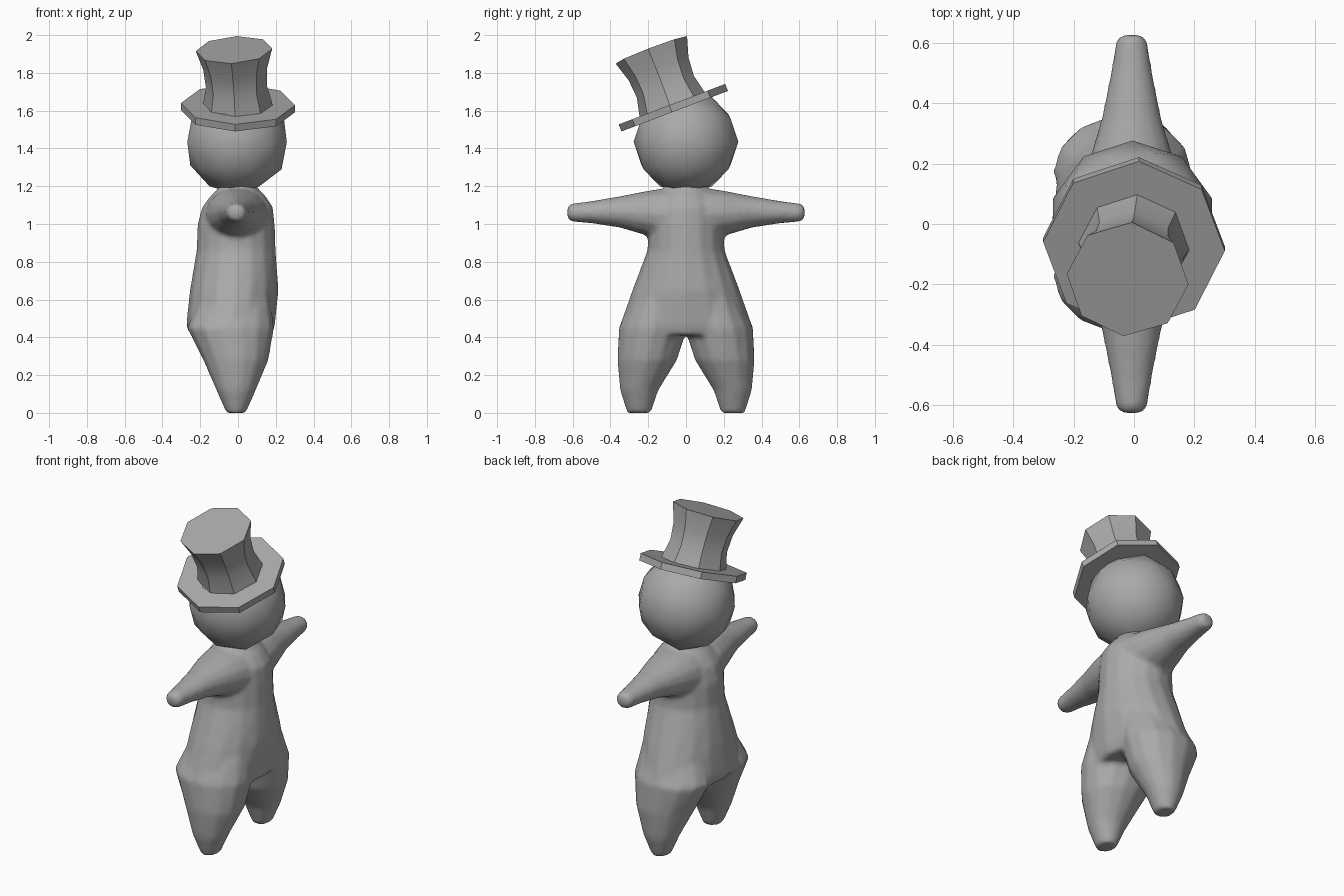
import bpy, bmesh, math
from mathutils import Matrix, Vector

if "Cube" in bpy.data.objects:
    bpy.data.objects.remove(bpy.data.objects["Cube"])

grey = bpy.data.materials.new("plain grey")
grey.diffuse_color = (0.4, 0.4, 0.4, 1)
grey.use_nodes = True
grey.node_tree.nodes["Principled BSDF"].inputs["Base Color"].default_value = grey.diffuse_color


def loft(bm, rings, sides, axis="z", turn=0.0):
    """Closed skin through rings of (centre, half width a, half width b)."""
    loops = []
    for c, a, b in rings:
        loop = []
        for i in range(sides):
            t = turn + 2 * math.pi * i / sides
            u, v = a * math.cos(t), b * math.sin(t)
            off = Vector((u, v, 0)) if axis == "z" else Vector((u, 0, v))
            loop.append(bm.verts.new(Vector(c) + off))
        loops.append(loop)
    for lo, hi in zip(loops, loops[1:]):
        for i in range(sides):
            j = (i + 1) % sides
            bm.faces.new((lo[i], lo[j], hi[j], hi[i]))
    bm.faces.new(loops[0])
    bm.faces.new(loops[-1])


def finish(bm, name, angle):
    bmesh.ops.recalc_face_normals(bm, faces=bm.faces[:])
    mesh = bpy.data.meshes.new(name)
    bm.to_mesh(mesh)
    bm.free()
    mesh.materials.append(grey)
    ob = bpy.data.objects.new(name, mesh)
    bpy.context.collection.objects.link(ob)
    bpy.ops.object.select_all(action="DESELECT")
    ob.select_set(True)
    bpy.context.view_layer.objects.active = ob
    bpy.ops.object.shade_smooth_by_angle(angle=math.radians(angle))
    return ob


# Body: torso, legs and arms fused into one soft skin
bm = bmesh.new()
torso = [  # z, x min, x max, half depth in y
    (0.41, -0.25, 0.18, 0.33), (0.46, -0.275, 0.195, 0.352),
    (0.65, -0.255, 0.215, 0.285), (0.86, -0.22, 0.20, 0.205),
    (1.00, -0.215, 0.195, 0.20), (1.09, -0.19, 0.185, 0.19),
    (1.15, -0.145, 0.145, 0.15), (1.195, -0.10, 0.10, 0.11),
    (1.24, -0.09, 0.09, 0.10),
]
loft(bm, [(((a + b) / 2, 0, z), (b - a) / 2, d) for z, a, b, d in torso], 16)

leg = [  # z, x min, x max, inner y, outer y
    (0.0, -0.062, 0.042, 0.185, 0.312), (0.12, -0.115, 0.095, 0.145, 0.35),
    (0.28, -0.185, 0.162, 0.045, 0.366), (0.45, -0.27, 0.192, -0.01, 0.358),
    (0.62, -0.20, 0.17, 0.02, 0.27),
]
arm = [  # y, half width in x, z min, z max
    (0.0, 0.17, 0.90, 1.19), (0.12, 0.165, 0.91, 1.19),
    (0.20, 0.145, 0.935, 1.178), (0.35, 0.10, 0.98, 1.148),
    (0.50, 0.07, 1.003, 1.122), (0.61, 0.052, 1.012, 1.108),
    (0.628, 0.035, 1.03, 1.095),
]
for s in (-1, 1):
    loft(bm, [(((a + b) / 2, s * (i + o) / 2, z), (b - a) / 2, (o - i) / 2)
              for z, a, b, i, o in leg], 14)
    loft(bm, [((-0.008, s * y, (lo + hi) / 2), w, (hi - lo) / 2)
              for y, w, lo, hi in arm], 14, "y")
body = finish(bm, "body", 180)
remesh = body.modifiers.new("fuse", "REMESH")
remesh.mode = "VOXEL"
remesh.voxel_size = 0.014
remesh.use_smooth_shade = True
soften = body.modifiers.new("soften", "SMOOTH")
soften.factor = 0.5
soften.iterations = 6

# Head
bm = bmesh.new()
bmesh.ops.create_icosphere(bm, subdivisions=2, radius=0.277,
                           matrix=Matrix.Translation((-0.005, 0, 1.435)))
finish(bm, "head", 60)

# Top hat, tipped towards the front
tilt = (Matrix.Translation((0, -0.06, 1.597))
        @ Matrix.Rotation(math.radians(20.8), 4, "X"))
lean = Matrix.Rotation(math.radians(-3.5), 4, "Y")

bm = bmesh.new()
loft(bm, [((0, 0, z), 0.302, 0.302) for z in (0, 0.04)], 8, turn=math.radians(-3))
finish(bm, "hat_brim", 30).matrix_world = tilt

bm = bmesh.new()
crown = [(0.02, 0.187), (0.05, 0.182), (0.14, 0.162), (0.24, 0.17), (0.348, 0.203)]
loft(bm, [((0, 0, z), r, r) for z, r in crown], 8, turn=math.radians(-4))
finish(bm, "hat_crown", 30).matrix_world = tilt @ lean
